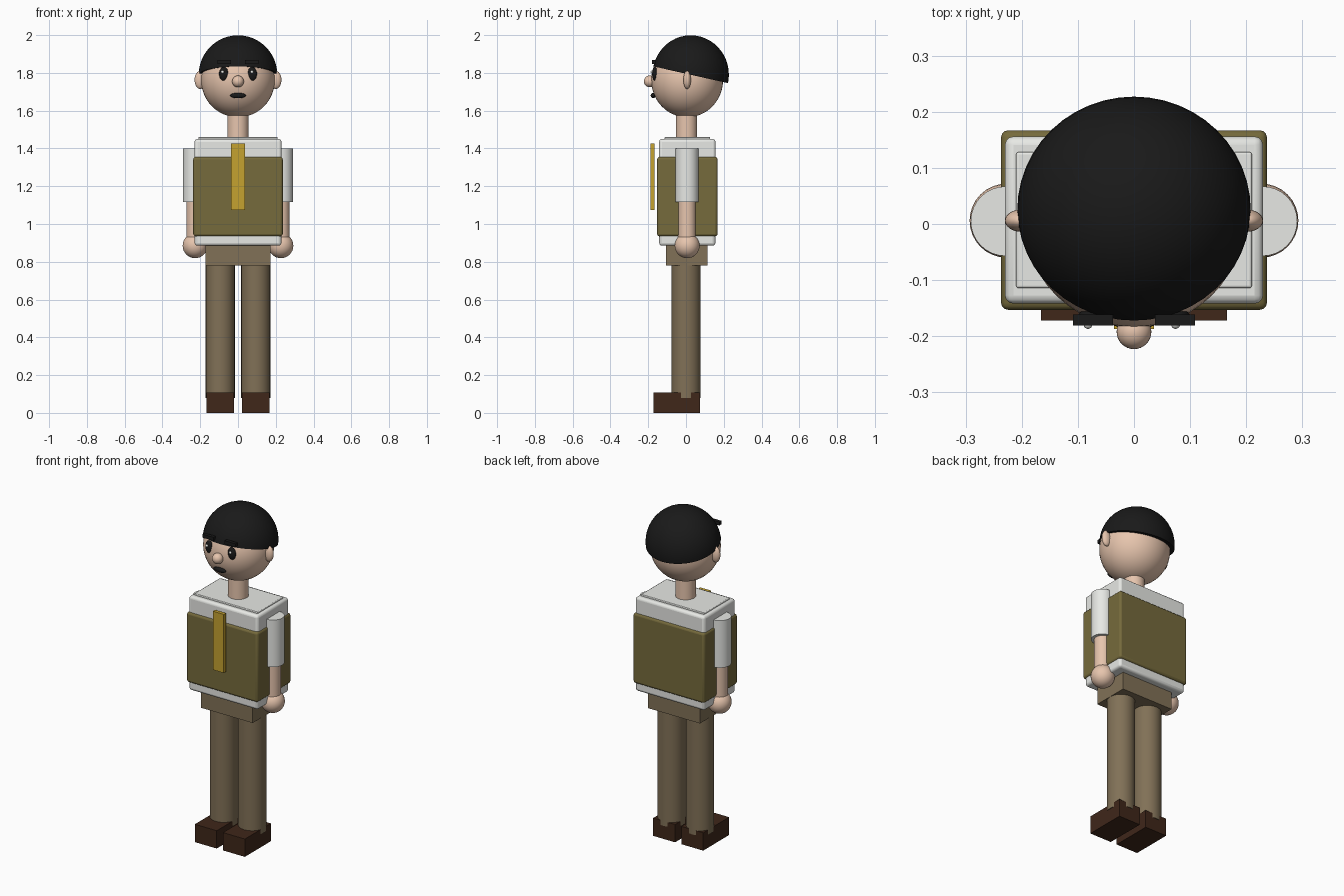
import bpy, bmesh, math
from mathutils import Vector

if "Cube" in bpy.data.objects:
    bpy.data.objects.remove(bpy.data.objects["Cube"])


def mat(name, r, g, b):
    m = bpy.data.materials.new(name)
    m.diffuse_color = (r, g, b, 1)
    m.use_nodes = True
    m.node_tree.nodes["Principled BSDF"].inputs["Base Color"].default_value = m.diffuse_color
    return m


SKIN = mat("skin", 0.80, 0.56, 0.42)
BLACK = mat("black", 0.01, 0.01, 0.01)
WHITE = mat("white", 0.80, 0.81, 0.78)
OLIVE = mat("olive", 0.18, 0.145, 0.045)
GOLD = mat("gold", 0.56, 0.36, 0.03)
KHAKI = mat("khaki", 0.22, 0.165, 0.095)
BROWN = mat("brown", 0.05, 0.02, 0.01)


def finish(name, m):
    o = bpy.context.object
    o.name = name
    o.data.materials.append(m)
    bpy.ops.object.transform_apply(location=False, rotation=True, scale=True)
    return o


def ball(name, loc, radii, m, seg=32):
    bpy.ops.mesh.primitive_uv_sphere_add(segments=seg, ring_count=seg // 2, radius=1, location=loc)
    bpy.context.object.scale = radii
    o = finish(name, m)
    bpy.ops.object.shade_smooth()
    return o


def tube(name, x, y, z0, z1, r, m):
    bpy.ops.mesh.primitive_cylinder_add(vertices=32, radius=r, depth=z1 - z0,
                                        location=(x, y, (z0 + z1) / 2))
    o = finish(name, m)
    bpy.ops.object.shade_smooth_by_angle(angle=math.radians(40))
    return o


def box(name, x, y, z, m, bevel=0):
    lo, hi = zip(x, y, z)
    bpy.ops.mesh.primitive_cube_add(size=1, location=[(a + b) / 2 for a, b in zip(lo, hi)])
    bpy.context.object.scale = [abs(b - a) for a, b in zip(lo, hi)]
    o = finish(name, m)
    if bevel:
        b = o.modifiers.new("bevel", 'BEVEL')
        b.width, b.segments = bevel, 3
        bpy.ops.object.shade_smooth_by_angle(angle=math.radians(30))
    return o


# Head and face
ball("head", (0, 0.006, 1.762), (0.195, 0.19, 0.197), SKIN, 48)
ball("nose", (0, -0.192, 1.755), (0.031, 0.031, 0.031), SKIN)
ball("mouth", (0, -0.174, 1.68), (0.042, 0.013, 0.014), BLACK)

# Hair: a half dome tilted up at the front
hair = ball("hair", (0, 0.025, 1.79), (0.208, 0.202, 0.209), BLACK, 48)
bm = bmesh.new()
bm.from_mesh(hair.data)
cut = bmesh.ops.bisect_plane(bm, geom=bm.verts[:] + bm.edges[:] + bm.faces[:], plane_co=(0, 0, 0),
                             plane_no=Vector((0, -math.sin(0.22), -math.cos(0.22))),
                             clear_outer=True)
rim = [e for e in cut["geom_cut"] if isinstance(e, bmesh.types.BMEdge)]
cap = bmesh.ops.contextual_create(bm, geom=rim)
for f in cap["faces"]:
    f.smooth = False
bm.to_mesh(hair.data)
bm.free()
bpy.ops.object.shade_smooth_by_angle(angle=math.radians(40))

# Neck and torso
tube("neck", 0, 0.003, 1.44, 1.60, 0.056, SKIN)
box("shirt", (-0.23, 0.23), (-0.142, 0.156), (0.885, 1.45), WHITE, 0.015)
box("collar_plate", (-0.21, 0.21), (-0.114, 0.128), (1.43, 1.46), WHITE, 0.004)
box("vest", (-0.237, 0.237), (-0.153, 0.167), (0.935, 1.355), OLIVE, 0.013)
box("tie", (-0.036, 0.036), (-0.187, -0.166), (1.075, 1.427), GOLD)
box("hips", (-0.172, 0.172), (-0.106, 0.113), (0.78, 0.90), KHAKI)

# Paired parts
for side, s in (("left", -1), ("right", 1)):
    ball(side + "_ear", (s * 0.2, 0.006, 1.763), (0.03, 0.02, 0.048), SKIN)
    ball(side + "_eye", (s * 0.075, -0.165, 1.795), (0.025, 0.014, 0.037), BLACK)
    ball(side + "_eye_glint", (s * 0.075 - 0.004 + s * 0.003, -0.179, 1.805), (0.008, 0.008, 0.008), WHITE, 16)
    box(side + "_eyebrow", (s * 0.037, s * 0.109), (-0.181, -0.161), (1.847, 1.868), BLACK)
    tube(side + "_sleeve", s * 0.229, 0.005, 1.117, 1.40, 0.062, WHITE)
    tube(side + "_forearm", s * 0.226, 0.005, 0.90, 1.13, 0.047, SKIN)
    ball(side + "_hand", (s * 0.227, 0.006, 0.885), (0.066, 0.066, 0.066), SKIN)
    tube(side + "_leg", s * 0.094, 0.001, 0.08, 0.79, 0.077, KHAKI)
    box(side + "_shoe", (s * 0.021, s * 0.166), (-0.172, 0.074), (0, 0.107), BROWN)
